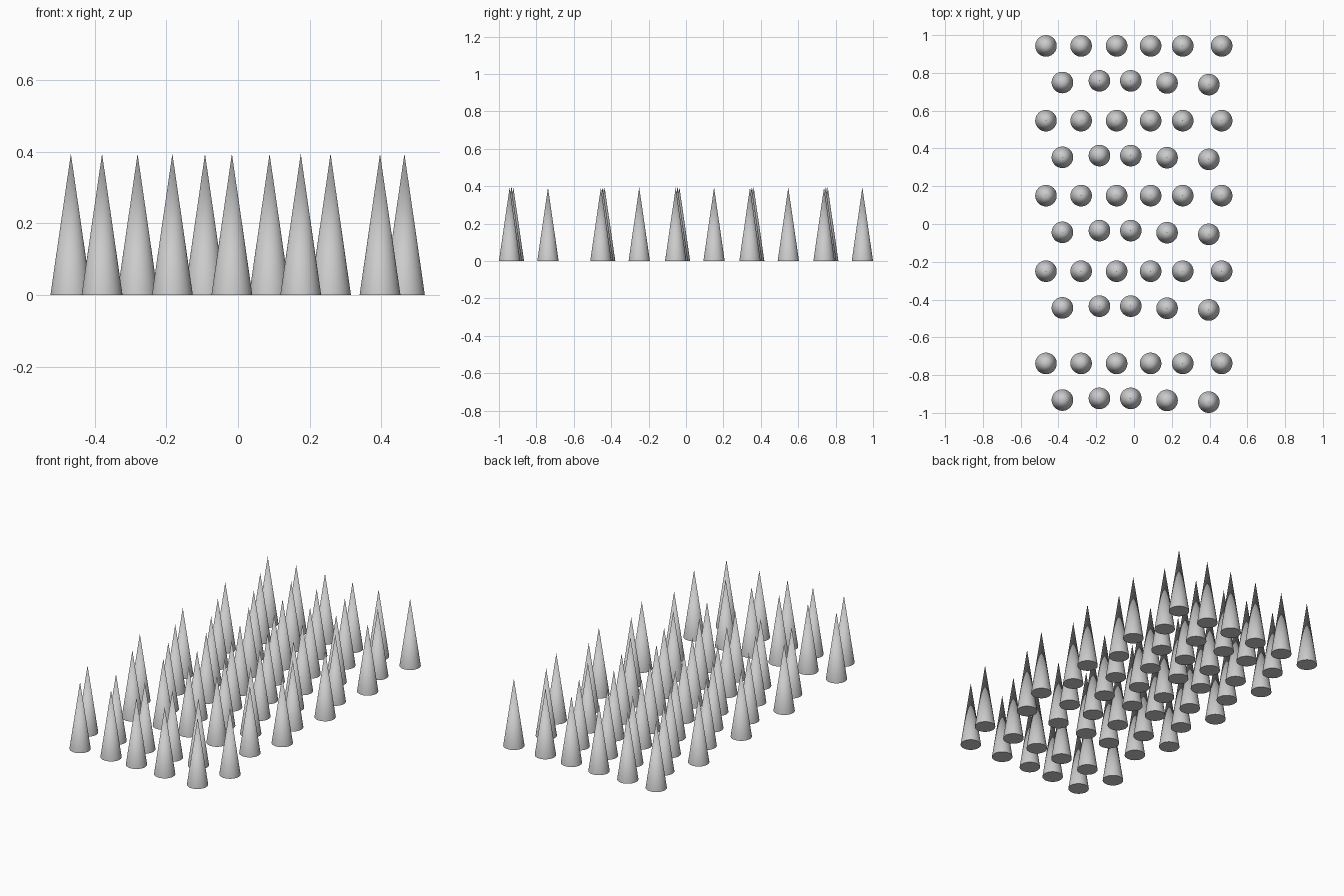
import bpy

if "Cube" in bpy.data.objects:
    bpy.data.objects.remove(bpy.data.objects["Cube"])

RADIUS, HEIGHT = 0.057, 0.394

# Cone positions within one repeating pair of staggered rows
LONG_ROW_X = [-0.466, -0.28, -0.092, 0.088, 0.258, 0.464]
SHORT_ROW = [(-0.379, -0.194), (-0.183, -0.185), (-0.017, -0.185),
             (0.175, -0.196), (0.396, -0.205)]
# y of each long row; the last pair sits a little further away
ROW_Y = [0.943, 0.547, 0.15, -0.25, -0.738]

# One spike, shared by all copies
bpy.ops.mesh.primitive_cone_add(vertices=48, radius1=RADIUS, radius2=0,
                                depth=HEIGHT, location=(0, 0, HEIGHT / 2))
spike = bpy.context.object
bpy.ops.object.transform_apply(location=True, rotation=False, scale=False)
bpy.ops.object.shade_smooth_by_angle()
spike.data.name = "spike"


def place(name, x, y):
    ob = bpy.data.objects.new(name, spike.data)
    ob.location = (x, y, 0)
    bpy.context.collection.objects.link(ob)


# Field of spikes
for r, y in enumerate(ROW_Y):
    for i, x in enumerate(LONG_ROW_X):
        place(f"long_row_{r + 1}_spike_{i + 1}", x, y)
    for i, (x, dy) in enumerate(SHORT_ROW):
        place(f"short_row_{r + 1}_spike_{i + 1}", x, y + dy)

bpy.data.objects.remove(spike)
